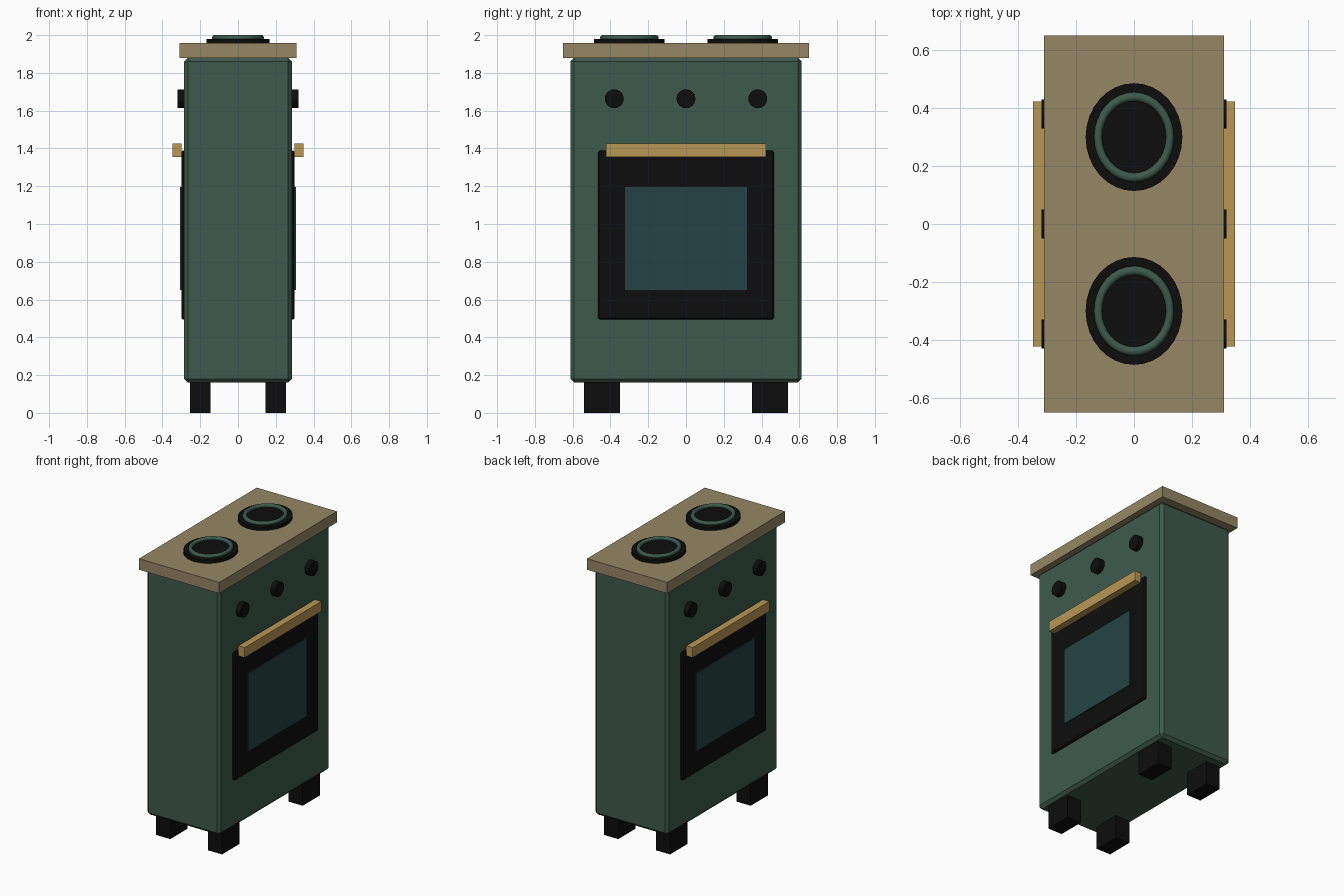
import bpy
import math

cube = bpy.data.objects.get("Cube")
if cube:
    bpy.data.objects.remove(cube, do_unlink=True)


def material(name, r, g, b):
    m = bpy.data.materials.new(name)
    m.use_nodes = True
    m.diffuse_color = (r, g, b, 1)
    bsdf = next(n for n in m.node_tree.nodes if n.type == "BSDF_PRINCIPLED")
    bsdf.inputs["Base Color"].default_value = (r, g, b, 1)
    return m


green = material("enamel green", 0.047, 0.102, 0.074)
stone = material("worktop tan", 0.30, 0.24, 0.13)
wood = material("handle wood", 0.48, 0.31, 0.09)
black = material("black iron", 0.004, 0.004, 0.004)
glass = material("teal glass", 0.018, 0.055, 0.057)


def finish(name, mat, bevel=0):
    ob = bpy.context.object
    ob.name = name
    ob.data.materials.append(mat)
    bpy.ops.object.transform_apply(location=False, rotation=True, scale=True)
    if bevel:
        mod = ob.modifiers.new("Bevel", "BEVEL")
        mod.width = bevel
        mod.segments = 1
    return ob


def box(name, mat, x, y, z, bevel=0):
    """Box spanning the given (low, high) ranges."""
    spans = (x, y, z)
    bpy.ops.mesh.primitive_cube_add(size=1, location=[(a + b) / 2 for a, b in spans])
    bpy.context.object.scale = [b - a for a, b in spans]
    return finish(name, mat, bevel)


def smooth():
    bpy.ops.object.shade_smooth_by_angle(angle=math.radians(40))


# Cabinet and worktop
box("cabinet", green, (-0.285, 0.285), (-0.612, 0.612), (0.16, 1.88), 0.02)
box("worktop", stone, (-0.31, 0.31), (-0.65, 0.65), (1.88, 1.957))

# Feet
for sx in (-1, 1):
    for sy in (-1, 1):
        box("foot", black, sorted((sx * 0.145, sx * 0.255)),
            sorted((sy * 0.35, sy * 0.54)), (0, 0.17))

# Oval hot plates with a raised ring
for y in (-0.3, 0.3):
    bpy.ops.mesh.primitive_cylinder_add(vertices=32, radius=1, depth=1, location=(0, y, 1.965))
    bpy.context.object.scale = (0.167, 0.186, 0.03)
    finish("burner_plate", black)
    smooth()
    bpy.ops.mesh.primitive_torus_add(major_segments=32, minor_segments=10,
                                     major_radius=0.124, minor_radius=0.014,
                                     location=(0, y, 1.986))
    bpy.context.object.scale = (1, 1.125, 1)
    finish("burner_ring", green)
    smooth()

# Oven door, window, handle and knobs on both broad sides
for side, s in (("left", 1), ("right", -1)):
    def out(a, b):
        return sorted((s * a, s * b))

    box(side + "_oven_door", black, out(0.27, 0.30), (-0.465, 0.465), (0.495, 1.39), 0.008)
    box(side + "_oven_window", glass, out(0.299, 0.307), (-0.323, 0.323), (0.65, 1.195))
    box(side + "_door_handle", wood, out(0.298, 0.348), (-0.423, 0.423), (1.355, 1.425))
    for y in (-0.38, 0, 0.38):
        bpy.ops.mesh.primitive_cylinder_add(vertices=24, radius=0.05, depth=0.04,
                                            location=(s * 0.30, y, 1.663),
                                            rotation=(0, math.pi / 2, 0))
        finish(side + "_knob", black)
        smooth()
